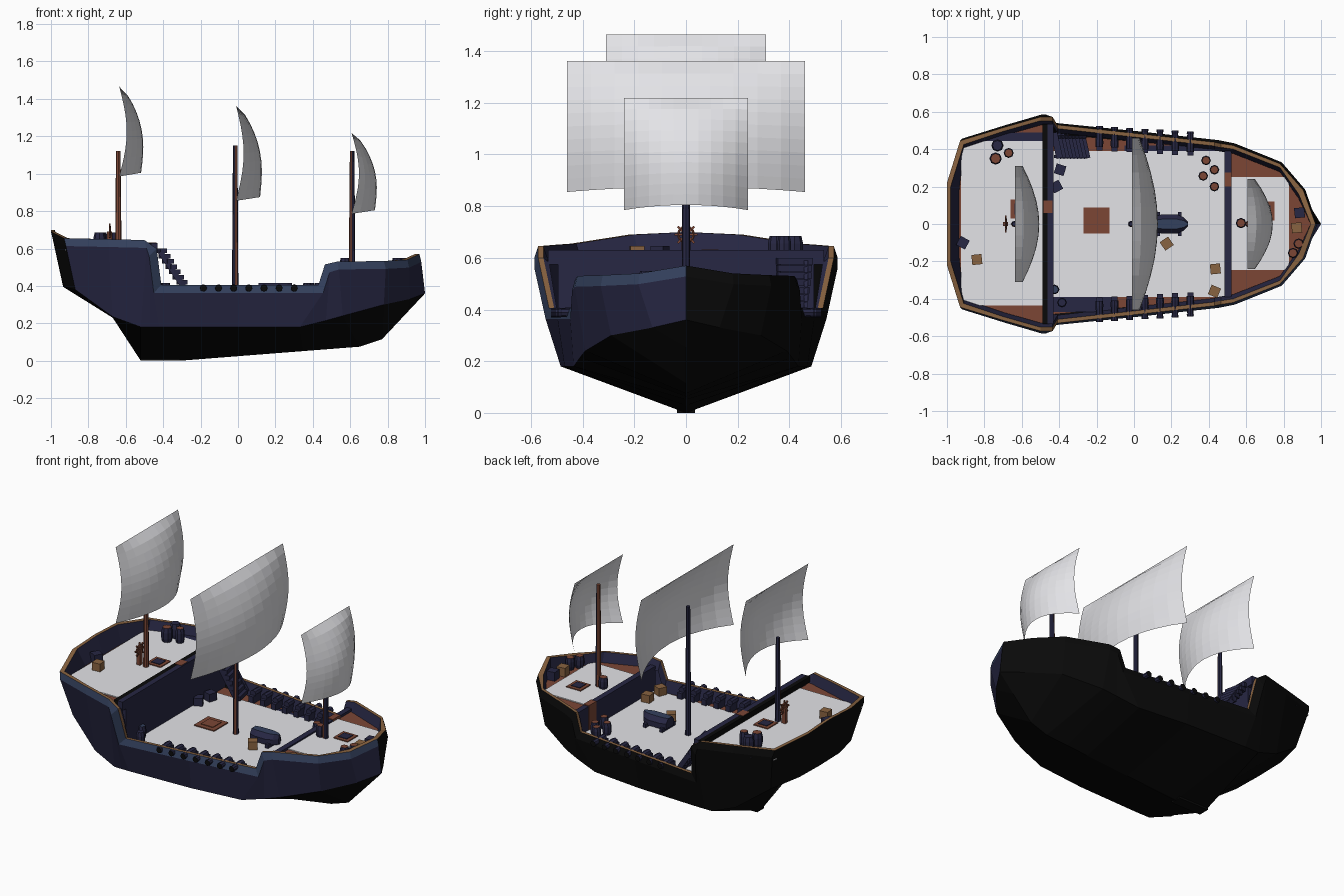
import bpy, bmesh, math
from mathutils import Matrix

if "Cube" in bpy.data.objects:
    bpy.data.objects.remove(bpy.data.objects["Cube"])

def mat(name, r, g, b):
    m = bpy.data.materials.new(name)
    m.diffuse_color = (r, g, b, 1)
    m.use_nodes = True
    m.node_tree.nodes["Principled BSDF"].inputs["Base Color"].default_value = m.diffuse_color
    return m

NAVY = mat("dark_navy", 0.020, 0.020, 0.056)
SLATE = mat("slate_blue", 0.034, 0.052, 0.11)
BROWN = mat("red_brown", 0.20, 0.062, 0.036)
TAN = mat("tan_wood", 0.25, 0.125, 0.052)
WHITE = mat("pale_canvas", 0.78, 0.78, 0.81)
BLACK = mat("tar_black", 0.003, 0.003, 0.003)

def finish(name, bm, mats):
    me = bpy.data.meshes.new(name)
    bm.to_mesh(me)
    bm.free()
    for m in mats:
        me.materials.append(m)
    ob = bpy.data.objects.new(name, me)
    bpy.context.collection.objects.link(ob)
    return ob

def box(name, x0, x1, y0, y1, z0, z1, m, rot=0):
    bm = bmesh.new()
    bmesh.ops.create_cube(bm, size=1)
    bmesh.ops.scale(bm, vec=(x1 - x0, abs(y1 - y0), z1 - z0), verts=bm.verts)
    bmesh.ops.rotate(bm, matrix=Matrix.Rotation(rot, 3, 'Z'), verts=bm.verts)
    bmesh.ops.translate(bm, vec=((x0 + x1) / 2, (y0 + y1) / 2, (z0 + z1) / 2), verts=bm.verts)
    return finish(name, bm, [m])

def lathe(name, rings, n, loc, mats, rule, rot=None):
    """Closed turned solid from (radius, height) rings."""
    bm = bmesh.new()
    loops = [[bm.verts.new((r * math.cos(2 * math.pi * i / n), r * math.sin(2 * math.pi * i / n), z))
              for i in range(n)] for r, z in rings]
    for a, b in zip(loops, loops[1:]):
        for i in range(n):
            bm.faces.new((a[i], a[(i + 1) % n], b[(i + 1) % n], b[i]))
    bm.faces.new(loops[0][::-1])
    bm.faces.new(loops[-1])
    bm.normal_update()
    for f in bm.faces:
        f.material_index = int(rule(f.normal))
    if rot:
        bmesh.ops.rotate(bm, matrix=rot, verts=bm.verts)
    bmesh.ops.translate(bm, vec=loc, verts=bm.verts)
    return finish(name, bm, mats)

# Deck heights
QZ, MZ, FZ = 0.59, 0.335, 0.475

# Keel line, side view
KEEL = [(-.935, .395), (-.67, .23), (-.52, 0), (-.31, 0), (.65, .075), (.77, .115), (1.0, .36)]

def keel(x):
    for (xa, za), (xb, zb) in zip(KEEL, KEEL[1:]):
        if x <= xb:
            return (x, 0, za + (zb - za) * (x - xa) / (xb - xa))

# Hull stations, stern to bow: keel x, chine point, rail point
S = [
    (-.935, (-.935, 0, .395), (-1.0, 0, .70)),
    (-.93, (-.93, .20, .395), (-1.0, .22, .69)),
    (-.87, (-.87, .40, .38), (-.93, .445, .655)),
    (-.67, (-.67, .465, .235), (-.70, .515, .65)),
    (-.52, (-.52, .485, .18), (-.50, .572, .645)),
    (-.42, (-.47, .485, .18), (-.435, .572, .60)),
    (-.31, (-.42, .485, .18), (-.41, .53, .405)),
    (.05, (0, .47, .18), (0, .485, .405)),
    (.35, (.33, .435, .18), (.43, .437, .405)),
    (.50, (.47, .41, .215), (.465, .43, .515)),
    (.65, (.56, .39, .24), (.53, .42, .53)),
    (.77, (.78, .29, .30), (.78, .322, .533)),
    (.90, (.92, .13, .33), (.905, .18, .54)),
    (1.0, (1.0, 0, .36), (.97, 0, .57)),
]

def rim(c):
    """Lower edge of the bevel under the rail."""
    x, y, z = c
    dx = -.04 if -.45 < x < -.4 else .025 if .4 < x < .5 else .01
    return (x + dx, y * 1.025, z - .042)

def inner(c, dz=None):
    """Inboard edge of the rail, or the foot of the bulwark at height dz."""
    x, y, z = c
    stern = .02 if dz is None else .065
    x += stern if x < -.95 else .02 if x < -.9 else -.025 if x > .85 else 0
    y = max(0, y - (.02 if dz is None else .043))
    return (x, y, z if dz is None else dz)

# Hull shell with bulwarks; port half, transom and underbody are tarred black
bm = bmesh.new()
ROWMAT = [3, 0, 1, 2, 0]
for side in (1, -1):
    cols = []
    for i, (kx, ch, cap) in enumerate(S):
        dz = QZ if i < 6 else MZ if i < 9 else FZ
        pts = [keel(kx), ch, rim(cap), cap, inner(cap), inner(cap, dz - .01)]
        cols.append([bm.verts.new((p[0], p[1] * side, p[2])) for p in pts])
    for i, (a, b) in enumerate(zip(cols, cols[1:])):
        for r in range(5):
            f = bm.faces.new((a[r], b[r], b[r + 1], a[r + 1]))
            tarred = r < 3 and (side > 0 or i < 2)
            f.material_index = 3 if tarred else ROWMAT[r]
bmesh.ops.remove_doubles(bm, verts=bm.verts, dist=.0015)
bmesh.ops.dissolve_degenerate(bm, dist=.0005, edges=bm.edges)
bmesh.ops.recalc_face_normals(bm, faces=bm.faces)
finish("hull", bm, [NAVY, SLATE, TAN, BLACK])
box("keel_strip", -.52, -.31, -.035, .035, 0, .025, BLACK)

# Decks: brown floor following the bulwark, pale planking on top
def deck(name, idx, z, x_first=None, x_last=None):
    pts = [list(inner(S[i][2], z)) for i in idx]
    if x_first is not None:
        pts[0][0] = x_first
    if x_last is not None:
        pts[-1][0] = x_last
    bm = bmesh.new()
    loop = pts + [[p[0], -p[1], p[2]] for p in reversed(pts) if p[1] > 0]
    f = bm.faces.new([bm.verts.new(p) for p in loop])
    f.normal_update()
    if f.normal.z < 0:
        f.normal_flip()
    finish(name, bm, [BROWN])

deck("quarter_deck_floor", range(0, 6), QZ)
deck("main_deck_floor", range(6, 9), MZ, -.47, .50)
deck("fore_deck_floor", range(9, 14), FZ, .49)
box("quarter_deck_planks", -.925, -.485, -.435, .445, QZ, QZ + .006, WHITE)
box("main_deck_planks", -.435, .49, -.39, .39, MZ, MZ + .006, WHITE)
box("fore_deck_planks", .52, .83, -.245, .25, FZ, FZ + .006, WHITE)

# Dark waterway boards beside the planking
box("quarter_waterway", -.80, -.485, .445, .49, QZ, QZ + .004, NAVY)
box("main_waterway_port", -.05, .49, .39, .42, MZ, MZ + .004, NAVY)
box("main_waterway_starboard", -.43, -.10, -.47, -.39, MZ, MZ + .004, NAVY)

# Bulkheads between decks
box("quarter_bulkhead", -.487, -.432, -.495, .495, MZ - .02, .61, NAVY)
box("quarter_beam_aft", -.49, -.462, -.535, .535, .595, .63, BLACK)
box("quarter_beam_front", -.462, -.43, -.535, .535, .575, .63, NAVY)
box("quarter_beam_patch", -.485, -.437, .06, .125, .62, .632, BROWN)
box("fore_bulkhead", .485, .52, -.39, .39, MZ - .02, .49, NAVY)
box("fore_door", .483, .522, .20, .275, MZ, .495, BROWN)

# Stairs from main deck up to the quarter deck
for i in range(9):
    t = i / 8
    box("stair_step", -.43 + .15 * t, -.395 + .15 * t, .35, .49 - .03 * t,
        .575 - .225 * t, .60 - .225 * t, NAVY, .22)
for y in (.36, .465):
    b = box("stair_side", -.135, .135, y - .008, y + .008, -.015, .015, NAVY)
    b.rotation_euler = (0, math.atan2(.225, .15), 0)
    b.location = (-.34, 0, .47)

# Hatches
def hatch(x, y, z, s, inside):
    box("hatch_frame", x - s, x + s, y - s, y + s, z, z + .012, BROWN)
    box("hatch_cover", x - s * .6, x + s * .6, y - s * .6, y + s * .6, z + .01, z + .016, inside)

hatch(-.20, .018, MZ, .07, BROWN)
hatch(-.61, .08, QZ, .05, NAVY)
hatch(.70, .07, FZ, .05, NAVY)

# Masts and billowing sails
def sail(name, x0, half, z0, z1, depth):
    n = 10
    bm = bmesh.new()
    g = []
    for j in range(n + 1):
        v = j / n
        row = []
        for i in range(n + 1):
            u = 2 * i / n - 1
            x = x0 + .04 * math.sin(math.pi * v) + depth * (1 - u * u) * v ** .55
            z = z1 + (z0 - z1) * v + .02 * v * (1 - u * u)
            row.append(bm.verts.new((x, u * half, z)))
        g.append(row)
    for j in range(n):
        for i in range(n):
            bm.faces.new((g[j][i], g[j + 1][i], g[j + 1][i + 1], g[j][i + 1]))
    finish(name, bm, [WHITE])

RULES = {"rear": lambda d: d.y < -.3, "main": lambda d: d.y < -.8 and d.x > 0,
         "fore": lambda d: d.x < .3}
for nm, x, z0, z1, s in (
        ("rear", -.64, QZ, 1.12, (-.635, .31, .985, 1.465, .117)),
        ("main", -.015, MZ, 1.15, (-.01, .46, .855, 1.362, .128)),
        ("fore", .61, FZ, 1.12, (.607, .24, .785, 1.218, .125))):
    lathe(nm + "_mast", [(.017, z0), (.015, (z0 + z1) / 2), (.012, z1)], 8, (x, 0, 0),
          [NAVY, BROWN], RULES[nm])
    sail(nm + "_sail", *s)

# Cannons along both sides
for i in range(7):
    x = -.185 + .081 * i
    for sd in (1, -1):
        yc = .468 - .028 * i / 6
        lathe("cannon", [(.02, -.055), (.021, -.03), (.016, .04), (.019, .045), (.018, .055)], 8,
              (x, sd * yc, .388), [NAVY, BLACK], lambda d: d.z > .9,
              Matrix.Rotation(-sd * math.pi / 2, 3, 'X'))
        c = sd * (yc - .04)
        box("cannon_carriage", x - .016, x + .016, c - .035, c + .035, MZ, .378, NAVY)

# Barrels
def barrel(x, y, z, r, lid, h=.08):
    lathe("barrel", [(r * .8, 0), (r, h * .3), (r, h * .7), (r * .8, h)], 8, (x, y, z),
          [NAVY, lid], lambda d: d.z > .3)

for x, y, r, m in ((-.73, .42, .033, NAVY), (-.74, .35, .033, BROWN), (-.67, .38, .027, BROWN)):
    barrel(x, y, QZ, r, m, .095)
for x, y, m in ((.385, .34, BROWN), (.43, .29, BROWN), (.37, .257, BROWN),
                (.43, .20, BROWN), (-.425, -.35, SLATE), (-.385, -.42, NAVY)):
    barrel(x, y, MZ, .026, m)
for x, y in ((.572, .005), (.88, -.105), (.85, -.155)):
    barrel(x, y, FZ, .028, BROWN, .075)

# Crates
for x, y, z, m, a in ((-.915, -.10, QZ, NAVY, -.5), (-.84, -.19, QZ, TAN, .1), (-.395, .29, MZ, NAVY, -.3),
                      (-.415, .20, MZ, NAVY, .5), (.175, -.105, MZ, TAN, .6), (.435, -.24, MZ, TAN, .1),
                      (.43, -.36, MZ, TAN, -.4), (.87, -.02, FZ, TAN, .1), (.885, .06, FZ, NAVY, .1)):
    box("crate", x - .027, x + .027, y - .027, y + .027, z, z + .055, m, a)

# Overturned rowing boat with cross bars
bm = bmesh.new()
rings = []
for x, w in ((.11, .04), (.15, .052), (.23, .052), (.265, .036), (.29, .010)):
    rings.append([bm.verts.new((x, w * c, MZ + .02 + .06 * h))
                  for c, h in ((-1, 0), (-1, .55), (-.5, 1), (.5, 1), (1, .55), (1, 0))])
for a, b in zip(rings, rings[1:]):
    for i in range(6):
        bm.faces.new((a[i], b[i], b[(i + 1) % 6], a[(i + 1) % 6]))
bm.faces.new(rings[0])
bm.faces.new(rings[-1][::-1])
bmesh.ops.recalc_face_normals(bm, faces=bm.faces)
for f in bm.faces:
    f.material_index = int(f.normal.z > .9)
finish("rowing_boat", bm, [NAVY, SLATE])
for x in (.13, .245):
    box("boat_rest", x - .01, x + .01, -.065, .065, MZ, MZ + .03, NAVY)

# Steering wheel on its post
bpy.ops.mesh.primitive_torus_add(location=(-.685, 0, .69), rotation=(0, math.pi / 2, 0),
                                 major_radius=.03, minor_radius=.005, major_segments=12, minor_segments=4)
w = bpy.context.object
w.name = "steering_wheel"
w.data.materials.append(BROWN)
for k in range(4):
    sp = box("wheel_spoke", -.004, .004, -.045, .045, -.004, .004, BROWN)
    sp.rotation_euler = (k * math.pi / 4, 0, 0)
    sp.location = (-.685, 0, .69)
box("wheel_post", -.70, -.675, -.012, .012, QZ, .69, BROWN)
